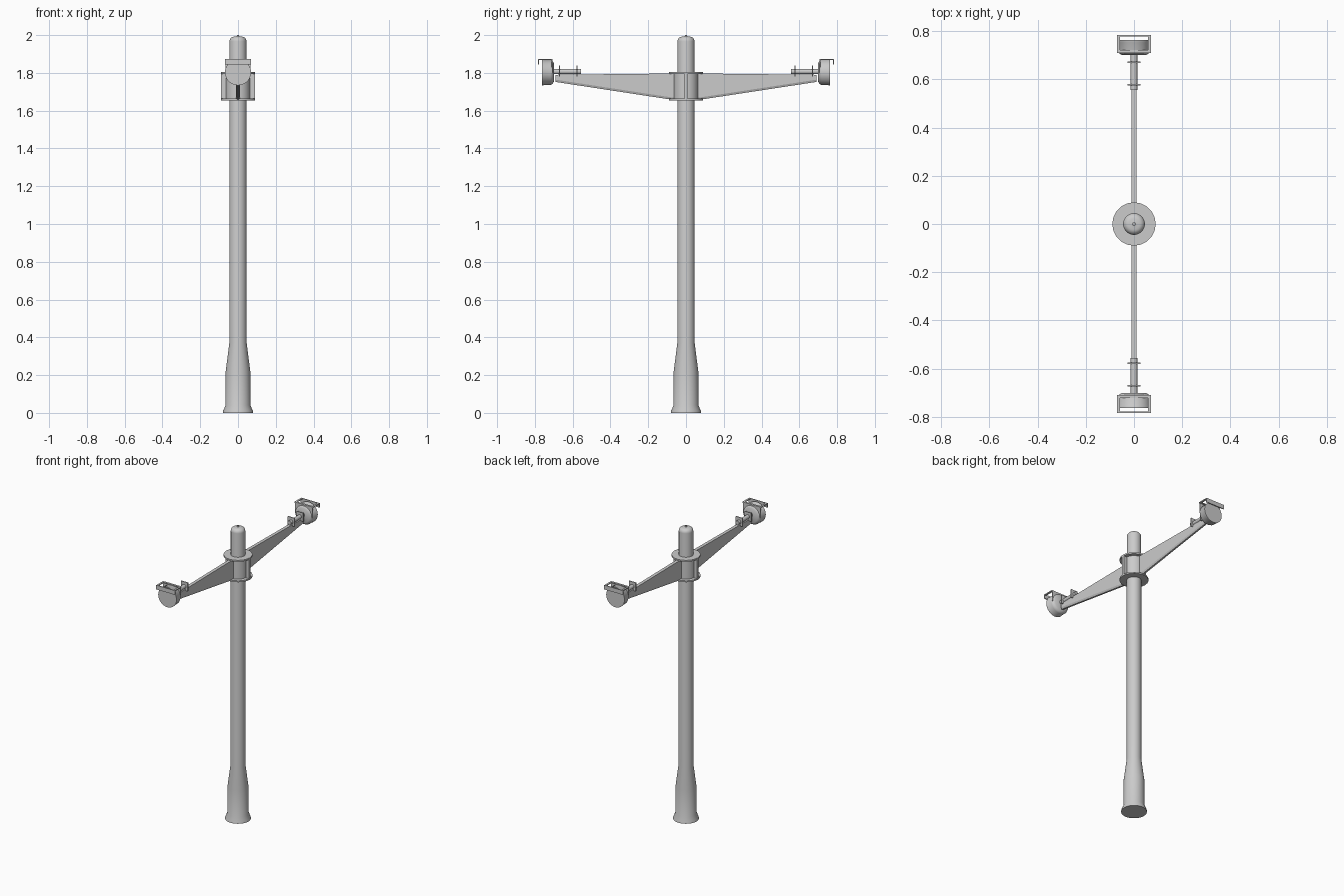
import bpy, bmesh, math
from mathutils import Matrix, Vector

cube = bpy.data.objects.get("Cube")
if cube:
    bpy.data.objects.remove(cube, do_unlink=True)

steel = bpy.data.materials.new("galvanised grey")
steel.use_nodes = True
GREY = (0.6, 0.6, 0.6, 1)
steel.diffuse_color = GREY
steel.node_tree.nodes["Principled BSDF"].inputs["Base Color"].default_value = GREY


def finish(name, bm, smooth=False):
    bmesh.ops.recalc_face_normals(bm, faces=bm.faces)
    mesh = bpy.data.meshes.new(name)
    bm.to_mesh(mesh)
    bm.free()
    mesh.materials.append(steel)
    obj = bpy.data.objects.new(name, mesh)
    bpy.context.collection.objects.link(obj)
    if smooth:
        bpy.ops.object.select_all(action='DESELECT')
        obj.select_set(True)
        bpy.context.view_layer.objects.active = obj
        bpy.ops.object.shade_smooth_by_angle(angle=math.radians(35))
    return obj


def lathe(name, profile, sides, matrix=Matrix()):
    """Solid of revolution about z from (radius, height) pairs, then moved."""
    bm = bmesh.new()
    rings = []
    for r, z in profile:
        rings.append([bm.verts.new((r * math.cos(i * math.tau / sides),
                                    r * math.sin(i * math.tau / sides), z))
                      for i in range(sides)])
    for a, b in zip(rings, rings[1:]):
        for i in range(sides):
            j = (i + 1) % sides
            bm.faces.new((a[i], a[j], b[j], b[i]))
    bm.faces.new(rings[0])
    bm.faces.new(rings[-1])
    bm.transform(matrix)
    return finish(name, bm, True)


def box(name, low, high):
    low, high = Vector(low), Vector(high)
    bm = bmesh.new()
    bmesh.ops.create_cube(bm, size=1)
    bm.transform(Matrix.Translation((low + high) / 2) @ Matrix.Diagonal((*(high - low), 1)))
    return finish(name, bm)


# Pole with flared foot and domed tip
dome = [(0.045 - 0.025 * (1 - math.cos(a)), 1.967 + 0.025 * math.sin(a))
        for a in (math.radians(d) for d in range(0, 91, 15))]
lathe("pole", [(0.08, 0), (0.079, 0.01), (0.066, 0.04), (0.065, 0.22), (0.046, 0.37),
               *dome, (0.007, 1.994), (0.006, 2.0)], 32)

# Collar carrying the arms
lathe("collar_sleeve", [(0.065, 1.66), (0.065, 1.80)], 32)
lathe("collar_lower_flange", [(0.09, 1.655), (0.09, 1.665)], 20)
lathe("collar_upper_flange", [(0.09, 1.795), (0.09, 1.805)], 20)
for side, s in (("left", 1), ("right", -1)):
    xs = sorted((s * 0.06, s * 0.089))
    box(f"{side}_collar_rib", (xs[0], -0.008, 1.66), (xs[1], 0.008, 1.80))


def arm(name, s):
    """Tapered beam, slightly narrower along the lower edge."""
    bm = bmesh.new()
    ends = []
    for y, bottom, top in ((0.055, 1.655, 1.797), (0.69, 1.752, 1.79)):
        section = ((-0.006, bottom), (0.006, bottom), (0.011, bottom + 0.012),
                   (0.011, top), (-0.011, top), (-0.011, bottom + 0.012))
        ends.append([bm.verts.new((x, s * y, z)) for x, z in section])
    for i in range(6):
        j = (i + 1) % 6
        bm.faces.new((ends[0][i], ends[0][j], ends[1][j], ends[1][i]))
    for end in ends:
        bm.faces.new(end)
    finish(name, bm)


for side, s in (("front", -1), ("back", 1)):
    def bracket(part, x, y, z):
        ys = sorted((s * y[0], s * y[1]))
        box(f"{side}_{part}", (x[0], ys[0], z[0]), (x[1], ys[1], z[1]))

    arm(f"{side}_arm", s)

    # Mounting spigot and its clamp plates
    outward = Matrix.Translation((0, 0, 1.807)) @ Matrix.Rotation(-s * math.pi / 2, 4, 'X')
    lathe(f"{side}_spigot", [(0.014, 0.555), (0.014, 0.71)], 12, outward)
    for n, y in (("inner", 0.577), ("outer", 0.67)):
        bracket(f"{n}_clamp_plate", (-0.026, 0.026), (y - 0.003, y + 0.003), (1.78, 1.838))

    # Round drum with chamfered back
    drum_at = Matrix.Translation((0, 0, 1.803)) @ Matrix.Rotation(-s * math.pi / 2, 4, 'X')
    lathe(f"{side}_drum", [(0.05, 0.70), (0.062, 0.708), (0.067, 0.718),
                           (0.067, 0.752), (0.069, 0.755), (0.069, 0.763)], 32, drum_at)

    # Open guard frame above the drum
    bracket("guard_back_plate", (-0.066, 0.066), (0.708, 0.713), (1.80, 1.872))
    bracket("guard_lip", (-0.07, 0.07), (0.777, 0.783), (1.845, 1.874))
    bracket("guard_back_strip", (-0.07, 0.07), (0.708, 0.722), (1.868, 1.874))
    for n, x in (("left", (0.058, 0.07)), ("right", (-0.07, -0.058))):
        bracket(f"guard_{n}_strip", x, (0.708, 0.78), (1.868, 1.874))
